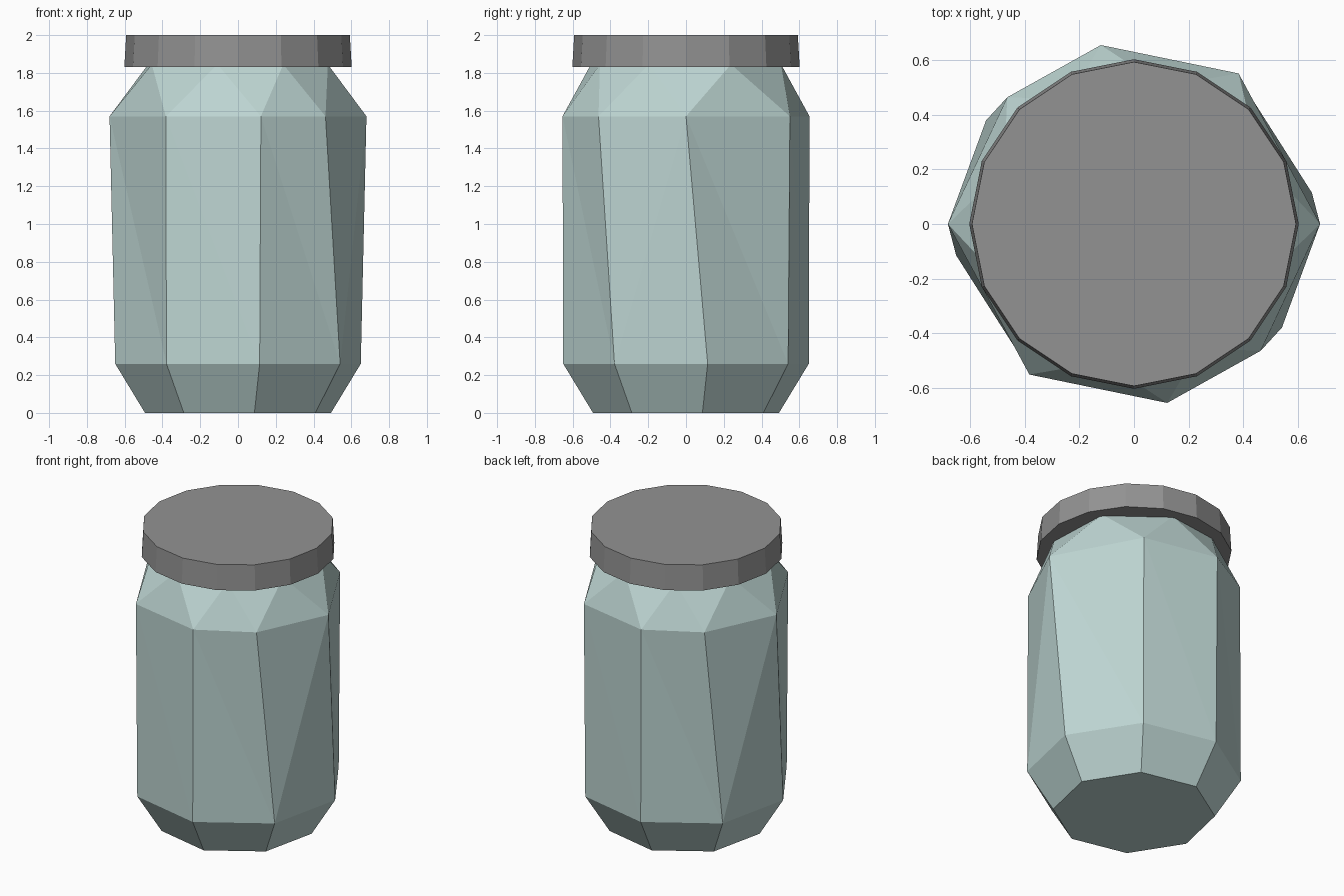
import bpy, math

if "Cube" in bpy.data.objects:
    bpy.data.objects.remove(bpy.data.objects["Cube"])


def material(name, rgb):
    m = bpy.data.materials.new(name)
    m.diffuse_color = (*rgb, 1)
    m.use_nodes = True
    m.node_tree.nodes["Principled BSDF"].inputs["Base Color"].default_value = m.diffuse_color
    return m


def ring(radii, angles, z):
    return [(r * math.cos(math.radians(a)), r * math.sin(math.radians(a)), z)
            for r, a in zip(radii, angles)]


def make(name, verts, faces, mat):
    me = bpy.data.meshes.new(name)
    me.from_pydata(verts, [], faces)
    me.materials.append(mat)
    me.update()
    ob = bpy.data.objects.new(name, me)
    bpy.context.collection.objects.link(ob)
    return ob


glass = material("pale teal glass", (0.51, 0.665, 0.645))
metal = material("grey metal", (0.29, 0.29, 0.29))

# Jar body: regular octagon below, slightly twisted octagon at the shoulder
N = 8
low_a = [-80 + 45 * i for i in range(N)]
up_a = [-79.5, -45, 0, 55.2]
up_a += [a + 180 for a in up_a]
neck_a = [(a + b) / 2 for a, b in zip(up_a, up_a[1:] + [up_a[0] + 360])]
up_r = [0.665, 0.655, 0.68, 0.67] * 2
verts = (ring([0.5] * N, low_a, 0) + ring([0.66] * N, low_a, 0.26)
         + ring(up_r, up_a, 1.57) + ring([0.515] * N, neck_a, 1.845))
faces = [tuple(reversed(range(N))), tuple(range(3 * N, 4 * N))]
for i in range(N):
    j = (i + 1) % N
    b, c, l, m, u, v = i, j, N + i, N + j, 2 * N + i, 2 * N + j
    faces.append((b, c, m, l))
    # tall sides, split along the diagonal
    if i % 4 == 1:
        faces += [(l, v, u), (l, m, v)]
    else:
        faces += [(l, m, u), (m, v, u)]
    # shoulder triangles up to the neck
    faces += [(u, v, 3 * N + i), (v, 3 * N + j, 3 * N + i)]
make("jar_body", verts, faces, glass)

# Lid: short sixteen-sided disc, slightly narrower at the top
S = 16
ang = [360 / S * i for i in range(S)]
verts = ring([0.602] * S, ang, 1.83) + ring([0.592] * S, ang, 2.0)
faces = [tuple(reversed(range(S))), tuple(range(S, 2 * S))]
faces += [(i, (i + 1) % S, S + (i + 1) % S, S + i) for i in range(S)]
make("lid", verts, faces, metal)
